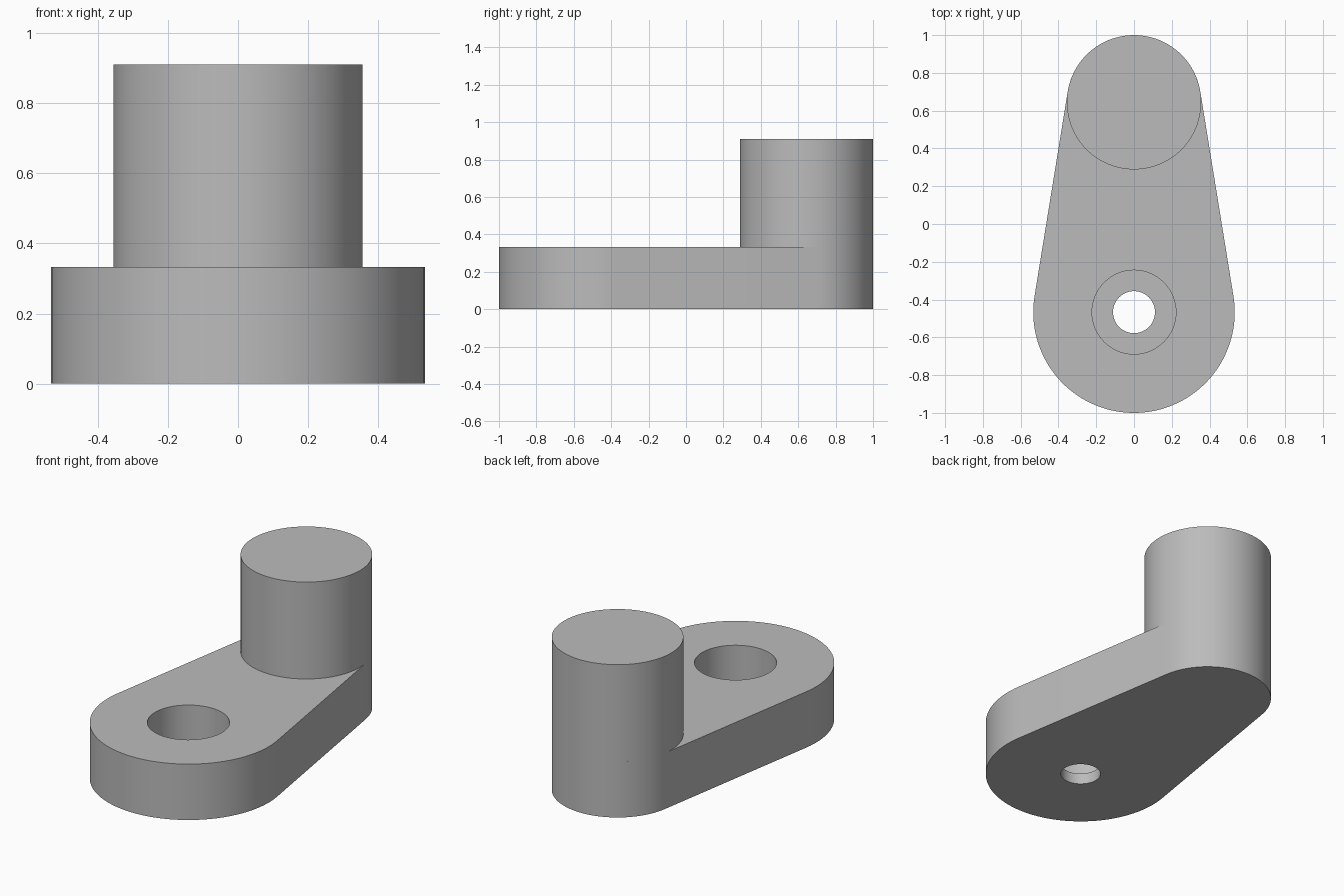
import bpy
import bmesh
from math import asin, cos, sin, pi, radians
from mathutils import Vector

cube = bpy.data.objects.get("Cube")
if cube:
    bpy.data.objects.remove(cube, do_unlink=True)

# Main dimensions
UNIT = 2 / 45
BIG_R, PIN_R = 12 * UNIT, 8 * UNIT
HOLE_R, BORE_R = 2.5 * UNIT, 5 * UNIT
PLATE_H, FLOOR_H, PIN_H = 7.5 * UNIT, 1.5 * UNIT, 20.5 * UNIT
HOLE_Y, PIN_Y = BIG_R - 1, 1 - PIN_R

# One grey material
grey = bpy.data.materials.new("plain grey")
grey.use_nodes = True
color = (0.5, 0.5, 0.5, 1)
grey.diffuse_color = color
grey.node_tree.nodes["Principled BSDF"].inputs["Base Color"].default_value = color


def arc(radius, y, start, end, steps):
    """Points along an arc centred on x = 0."""
    angles = [start + (end - start) * i / steps for i in range(steps + 1)]
    return [(radius * cos(a), y + radius * sin(a)) for a in angles]


def add_loop(bm, points, z):
    """Closed loop of vertices and edges at one height."""
    verts = [bm.verts.new((x, y, z)) for x, y in points]
    edges = [bm.edges.new((a, b)) for a, b in zip(verts, verts[1:] + verts[:1])]
    return verts, edges


def add_wall(bm, low, high):
    """Band of quads between two matching loops."""
    n = len(low[0])
    for i in range(n):
        j = (i + 1) % n
        bm.faces.new((low[0][i], low[0][j], high[0][j], high[0][i]))


def add_cap(bm, *loops):
    """Flat face filling the space between loops."""
    edges = [e for loop in loops for e in loop[1]]
    bmesh.ops.triangle_fill(bm, edges=edges, use_beauty=True, normal=Vector((0, 0, 1)))


def finish(bm, name):
    bmesh.ops.recalc_face_normals(bm, faces=bm.faces[:])
    mesh = bpy.data.meshes.new(name)
    bm.to_mesh(mesh)
    bm.free()
    mesh.materials.append(grey)
    for face in mesh.polygons:
        face.use_smooth = True
    mesh.set_sharp_from_angle(angle=radians(30))
    obj = bpy.data.objects.new(name, mesh)
    bpy.context.collection.objects.link(obj)
    return obj


# Tapered arm: two arcs joined by tangent sides, with a counterbored hole
tilt = asin((BIG_R - PIN_R) / (PIN_Y - HOLE_Y))
outline = arc(PIN_R, PIN_Y, tilt, pi - tilt, 48)
outline += arc(BIG_R, HOLE_Y, pi - tilt, 2 * pi + tilt, 64)
hole = arc(HOLE_R, HOLE_Y, 0, 2 * pi, 64)[:-1]
bore = arc(BORE_R, HOLE_Y, 0, 2 * pi, 64)[:-1]

bm = bmesh.new()
outer_low, outer_high = add_loop(bm, outline, 0), add_loop(bm, outline, PLATE_H)
hole_low, hole_high = add_loop(bm, hole, 0), add_loop(bm, hole, FLOOR_H)
bore_low, bore_high = add_loop(bm, bore, FLOOR_H), add_loop(bm, bore, PLATE_H)
add_wall(bm, outer_low, outer_high)
add_wall(bm, hole_low, hole_high)
add_wall(bm, bore_low, bore_high)
add_wall(bm, hole_high, bore_low)
add_cap(bm, outer_low, hole_low)
add_cap(bm, outer_high, bore_high)
finish(bm, "arm_plate")

# Upright pin standing flush with the narrow end
bm = bmesh.new()
circle = arc(PIN_R, PIN_Y, 0, 2 * pi, 96)[:-1]
low, high = add_loop(bm, circle, PLATE_H), add_loop(bm, circle, PIN_H)
add_wall(bm, low, high)
bm.faces.new(low[0])
bm.faces.new(high[0])
finish(bm, "pin")
